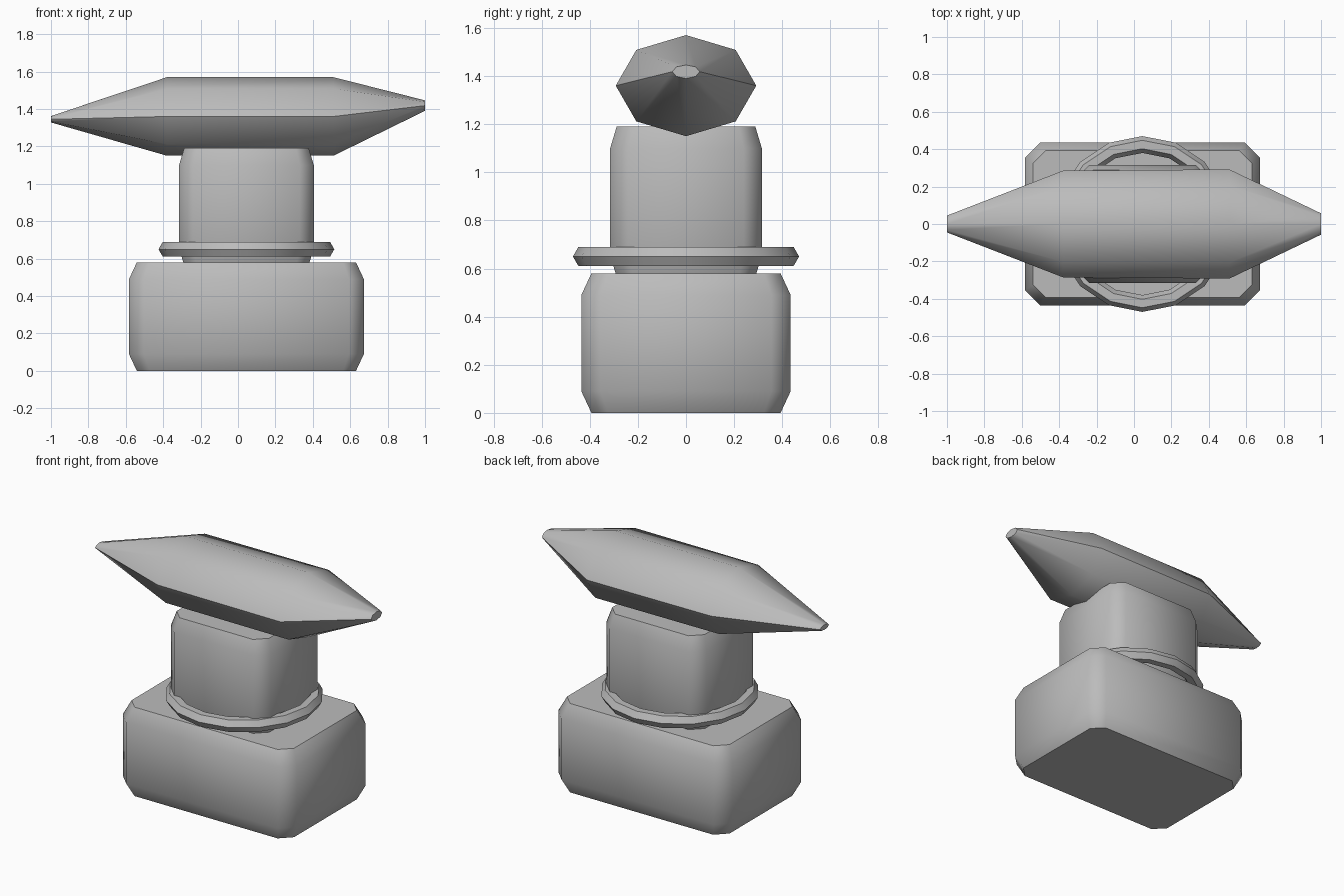
import bpy, bmesh, math
from mathutils import Vector

if "Cube" in bpy.data.objects:
    bpy.data.objects.remove(bpy.data.objects["Cube"])

# One plain grey for the whole model
grey = bpy.data.materials.new("plain grey")
grey.use_nodes = True
grey.diffuse_color = (0.5, 0.5, 0.5, 1)
grey.node_tree.nodes["Principled BSDF"].inputs["Base Color"].default_value = (0.5, 0.5, 0.5, 1)

CENTRE_X = 0.045


def finish(obj, name):
    obj.name = name
    obj.data.materials.clear()
    obj.data.materials.append(grey)
    bpy.ops.object.select_all(action='DESELECT')
    obj.select_set(True)
    bpy.context.view_layer.objects.active = obj
    bpy.ops.object.shade_smooth_by_angle(angle=math.radians(50))


def loft(name, rings):
    """Skin a list of equal-length point rings and cap both ends."""
    bm = bmesh.new()
    loops = [[bm.verts.new(p) for p in ring] for ring in rings]
    n = len(loops[0])
    for a, b in zip(loops, loops[1:]):
        for i in range(n):
            j = (i + 1) % n
            bm.faces.new((a[i], a[j], b[j], b[i]))
    bm.faces.new(loops[0])
    bm.faces.new(loops[-1])
    bmesh.ops.recalc_face_normals(bm, faces=bm.faces)
    mesh = bpy.data.meshes.new(name)
    bm.to_mesh(mesh)
    bm.free()
    obj = bpy.data.objects.new(name, mesh)
    bpy.context.collection.objects.link(obj)
    finish(obj, name)


def cut_rectangle(hx, hy, cut, z):
    """Rectangle with its four corners cut off."""
    pts = []
    for sx, sy in ((1, 1), (-1, 1), (-1, -1), (1, -1)):
        pair = [(sx * hx, sy * (hy - cut)), (sx * (hx - cut), sy * hy)]
        pts += pair if sx == sy else pair[::-1]
    return [Vector((CENTRE_X + x, y, z)) for x, y in pts]


def block(name, hx, hy, z0, z1, inset, drop, cut):
    """Block with chamfered corners and tapered top and bottom rims."""
    levels = ((z0, inset), (z0 + drop, 0), (z1 - drop, 0), (z1, inset))
    loft(name, [cut_rectangle(hx - d, hy - d, cut - d / 4, z) for z, d in levels])


def octagon(x, z, ry, rz):
    return [Vector((x, ry * math.sin(k * math.pi / 4), z + rz * math.cos(k * math.pi / 4)))
            for k in range(8)]


# Base and column
block("base", 0.628, 0.435, 0, 0.58, 0.042, 0.09, 0.08)
block("column", 0.36, 0.315, 0.565, 1.19, 0.027, 0.09, 0.075)

# Ring around the foot of the column
bpy.ops.mesh.primitive_torus_add(major_segments=16, minor_segments=6, major_radius=0.425,
                                 minor_radius=0.045, location=(CENTRE_X, 0, 0.65))
finish(bpy.context.object, "column_ring")

# Pointed head lying across the column
loft("head", [octagon(-1, 1.345, 0.045, 0.017), octagon(-0.38, 1.36, 0.285, 0.21),
              octagon(0.51, 1.36, 0.292, 0.21), octagon(1, 1.418, 0.057, 0.028)])
